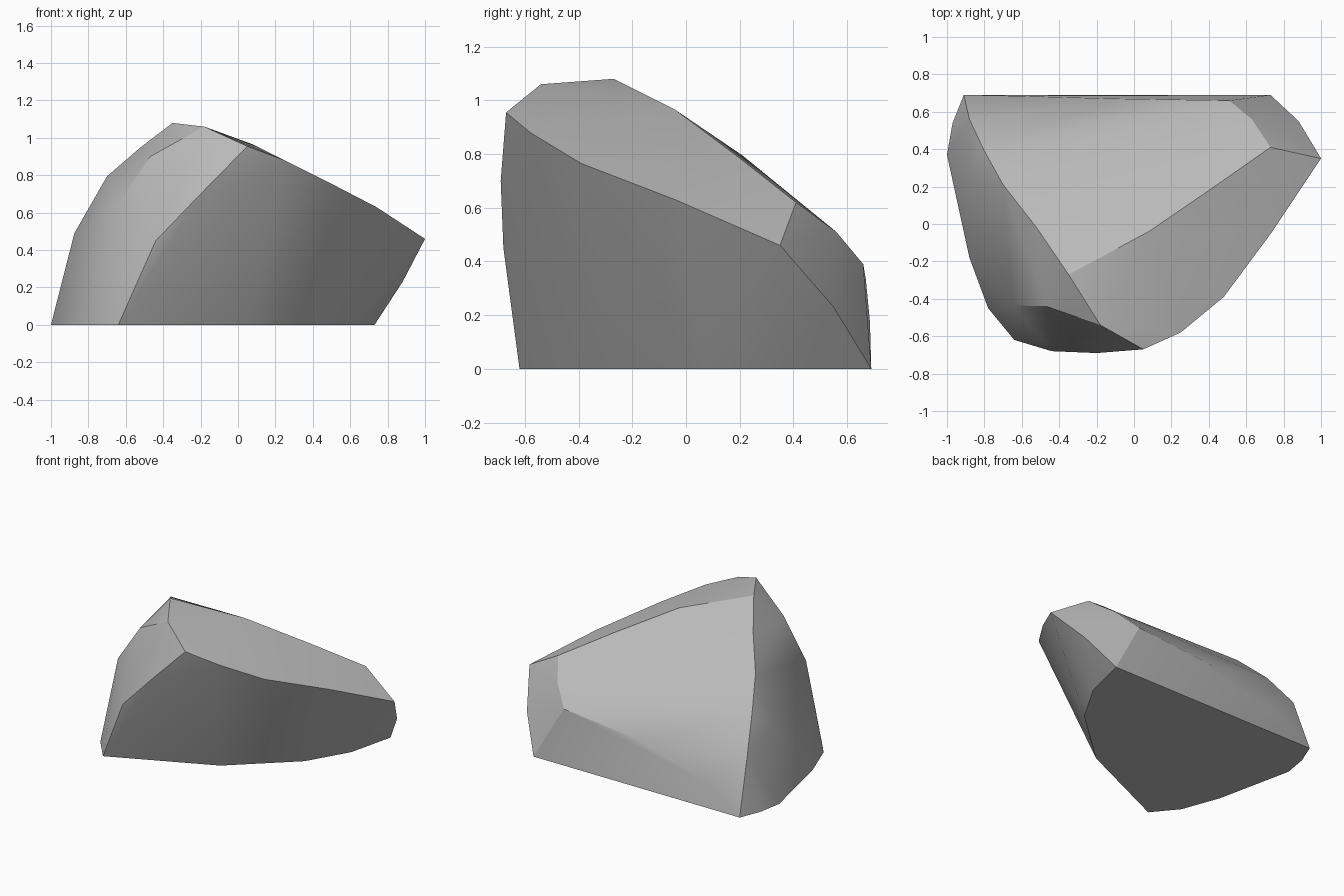
import bpy
import bmesh
import math

# Remove the default cube only
default_cube = bpy.data.objects.get("Cube")
if default_cube:
    bpy.data.objects.remove(default_cube, do_unlink=True)


def make_material(name, rgb):
    """One flat colour for viewport and render."""
    colour = (*rgb, 1.0)
    material = bpy.data.materials.new(name)
    material.use_nodes = True
    material.diffuse_color = colour
    shader = material.node_tree.nodes["Principled BSDF"]
    shader.inputs["Base Color"].default_value = colour
    shader.inputs["Roughness"].default_value = 0.9
    return material


# Flat base resting on the ground, as a plan outline
base_outline = [(-.64, -.62), (.07, -.3), (.48, .07), (.65, .36), (.73, .69),
                (-.91, .69), (-.97, .54), (-1, .37), (-.95, .15),
                (-.88, -.18), (-.78, -.45)]

# Chipped ridges where the broken faces of the boulder meet
front_chip = [(-.44, -.68, .45), (-.2, -.69, .7), (.05, -.67, .955),
              (-.18, -.54, 1.06), (-.47, -.44, .9), (-.65, -.435, .63)]
front_ridge = [(.25, -.58, .88), (.48, -.39, .765), (.74, -.04, .63),
               (1, .35, .46), (.88, .55, .23)]
crown_ridge = [(-.35, -.27, 1.08), (.08, -.04, .965), (.43, .2, .785),
               (.73, .41, .62)]
back_ridge = [(.63, .56, .51), (.51, .66, .39), (-.1, .67, .33),
              (-.65, .685, .175)]
left_ridge = [(-.52, -.02, .95), (-.7, .21, .795), (-.8, .39, .62),
              (-.88, .56, .39), (-.875, .27, .49)]


def build_boulder(name, outline, ridges, material):
    """Wrap the base and ridges in one faceted convex shell."""
    bm = bmesh.new()
    for x, y in outline:
        bm.verts.new((x, y, 0))
    for ridge in ridges:
        for point in ridge:
            bm.verts.new(point)
    hull = bmesh.ops.convex_hull(bm, input=bm.verts[:])
    unused = {item for item in hull["geom_interior"] + hull["geom_unused"]
              if isinstance(item, bmesh.types.BMVert) and not item.link_faces}
    bmesh.ops.delete(bm, geom=list(unused), context="VERTS")

    # Merge triangles that lie in the same flat face
    bmesh.ops.dissolve_limit(bm, angle_limit=math.radians(1),
                             verts=bm.verts[:], edges=bm.edges[:])
    bmesh.ops.recalc_face_normals(bm, faces=bm.faces[:])

    mesh = bpy.data.meshes.new(name)
    bm.to_mesh(mesh)
    bm.free()
    mesh.materials.append(material)
    boulder = bpy.data.objects.new(name, mesh)
    bpy.context.collection.objects.link(boulder)
    return boulder


stone_grey = make_material("stone_grey", (.5, .5, .5))
boulder = build_boulder("boulder", base_outline,
                        [front_chip, front_ridge, crown_ridge,
                         back_ridge, left_ridge], stone_grey)

# Soft shading across each broken face, crisp edges between them
bpy.ops.object.select_all(action="DESELECT")
boulder.select_set(True)
bpy.context.view_layer.objects.active = boulder
bpy.ops.object.shade_smooth_by_angle(angle=math.radians(22))
